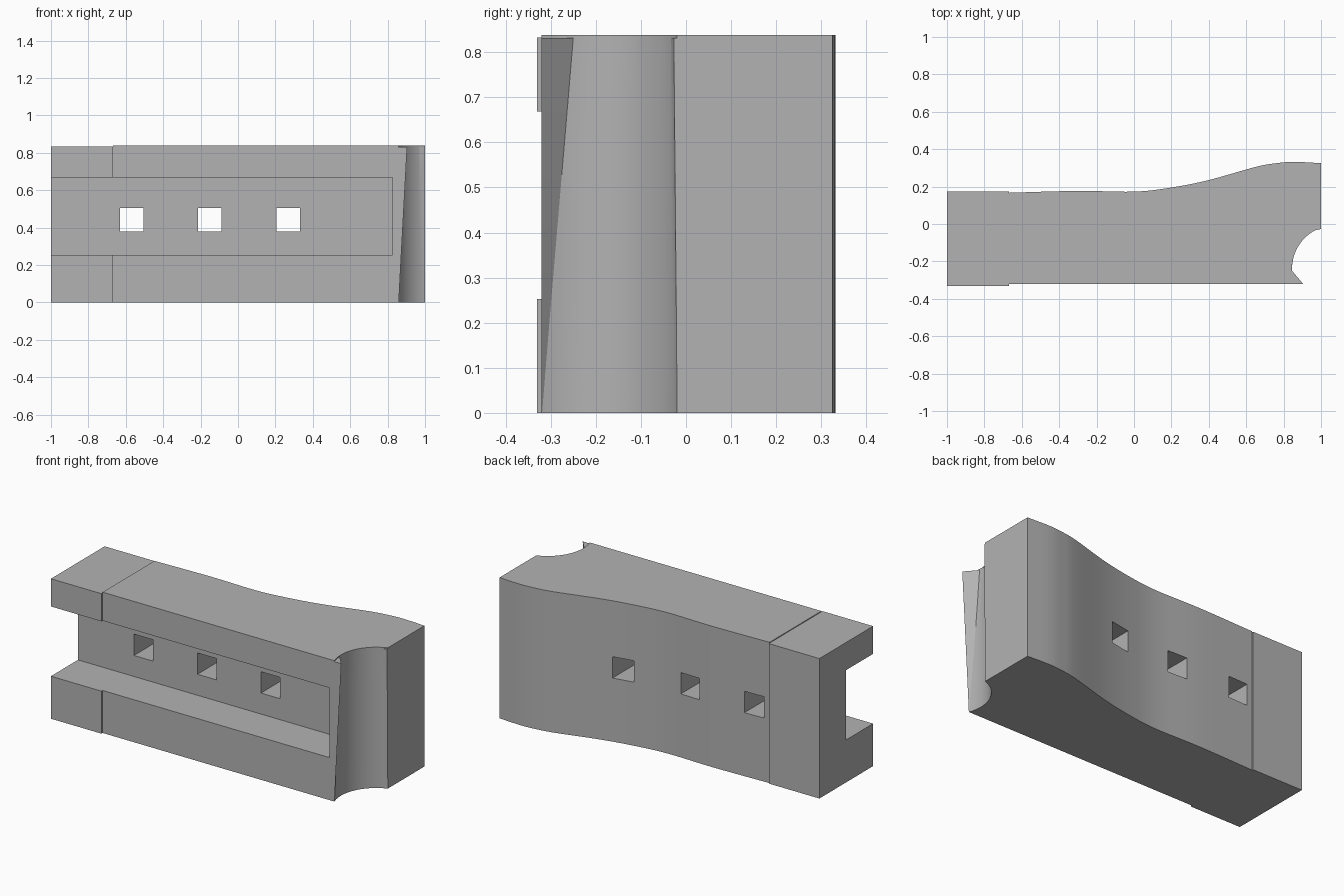
import bpy, bmesh, math
from mathutils import Vector

cube = bpy.data.objects.get("Cube")
if cube:
    bpy.data.objects.remove(cube, do_unlink=True)

grey = bpy.data.materials.new("plain grey")
grey.use_nodes = True
colour = (0.45, 0.45, 0.45, 1)
grey.diffuse_color = colour
grey.node_tree.nodes["Principled BSDF"].inputs["Base Color"].default_value = colour


def loft(name, rings):
    """Closed solid through rings of equal point count, given as (z, [(x, y), ...])."""
    bm = bmesh.new()
    levels = [[bm.verts.new((x, y, z)) for x, y in pts] for z, pts in rings]
    n = len(levels[0])
    for low, high in zip(levels, levels[1:]):
        for i in range(n):
            j = (i + 1) % n
            bm.faces.new((low[i], low[j], high[j], high[i]))
    bm.faces.new(levels[0])
    bm.faces.new(levels[-1])
    bmesh.ops.recalc_face_normals(bm, faces=bm.faces)
    mesh = bpy.data.meshes.new(name)
    bm.to_mesh(mesh)
    bm.free()
    mesh.materials.append(grey)
    obj = bpy.data.objects.new(name, mesh)
    bpy.context.collection.objects.link(obj)
    return obj


def prism(name, pts, z0, z1):
    return loft(name, [(z0, pts), (z1, pts)])


def box(name, x0, x1, y0, y1, z0, z1):
    return prism(name, [(x0, y0), (x1, y0), (x1, y1), (x0, y1)], z0, z1)


def cut(target, cutter):
    mod = target.modifiers.new("cut", 'BOOLEAN')
    mod.operation = 'DIFFERENCE'
    mod.solver = 'EXACT'
    mod.object = cutter
    bpy.context.view_layer.objects.active = target
    bpy.ops.object.modifier_apply(modifier=mod.name)


def smooth_path(pts, steps=6):
    """Catmull-Rom curve through the points."""
    p = [Vector(q) for q in [pts[0]] + pts + [pts[-1]]]
    out = []
    for a, b, c, d in zip(p, p[1:], p[2:], p[3:]):
        for s in range(steps):
            t = s / steps
            v = 0.5 * (2 * b + (c - a) * t + (2 * a - 5 * b + 4 * c - d) * t * t
                       + (3 * b - a - 3 * c + d) * t ** 3)
            out.append((v.x, v.y))
    return out + [pts[-1]]


# Main body with a wavy back, and the slightly proud end block
SEAM, FRONT, TOP = -0.667, -0.32, 0.838
back = smooth_path([(1, 0.325), (0.86, 0.332), (0.76, 0.325), (0.65, 0.305), (0.4, 0.235),
                    (0.2, 0.195), (0, 0.173), (-0.3, 0.177), (SEAM, 0.167)])
body = prism("main_body", [(SEAM, FRONT), (1, FRONT)] + back, 0, TOP)
end_block = box("end_block", -1, SEAM, -0.331, 0.174, 0, 0.833)

# Long front channel, open at the end block
channel = box("channel_cutter", -1.2, 0.825, -0.6, -0.077, 0.253, 0.668)
cut(body, channel)
cut(end_block, channel)
cutters = [channel]

# Three square through holes
for x in (-0.568, -0.15, 0.268):
    hole = box("hole_cutter", x - 0.063, x + 0.063, -0.5, 0.5, 0.378, 0.505)
    cut(body, hole)
    cutters.append(hole)

# Round corner scoop whose front lip leans inward towards the top
CX, CY, R = 1.078, -0.24, 0.2335


def scoop_ring(z):
    t = max(z, 0) / 0.832
    lip_x = 0.86 + 0.045 * t
    start = FRONT + 0.07 * t
    a0 = math.pi - math.asin((start - CY) / R)
    a1 = math.acos((0.995 - 0.025 * t - CX) / R)
    arc = [(CX + R * math.cos(a0 + (a1 - a0) * i / 24),
            CY + R * math.sin(a0 + (a1 - a0) * i / 24)) for i in range(25)]
    end_y = -0.0195 - 0.0075 * t
    return (z, [(1.3, -0.5), (lip_x, -0.5), (lip_x, FRONT - 0.001)] + arc
            + [(1, end_y), (1.3, end_y)])


scoop = loft("scoop_cutter", [scoop_ring(z) for z in (-0.01, 0.2, 0.4, 0.6, 0.832)])
cut(body, scoop)
cutters.append(scoop)

# Thin upper rim of the scoop keeps the plain round outline
rim = prism("rim_cutter", scoop_ring(0)[1], 0.832, 0.9)
cut(body, rim)
cutters.append(rim)

for c in cutters:
    bpy.data.objects.remove(c, do_unlink=True)

# Smooth curved walls, crisp edges
bpy.ops.object.select_all(action='DESELECT')
for obj in (body, end_block):
    obj.select_set(True)
bpy.context.view_layer.objects.active = body
bpy.ops.object.shade_smooth_by_angle(angle=math.radians(25))
